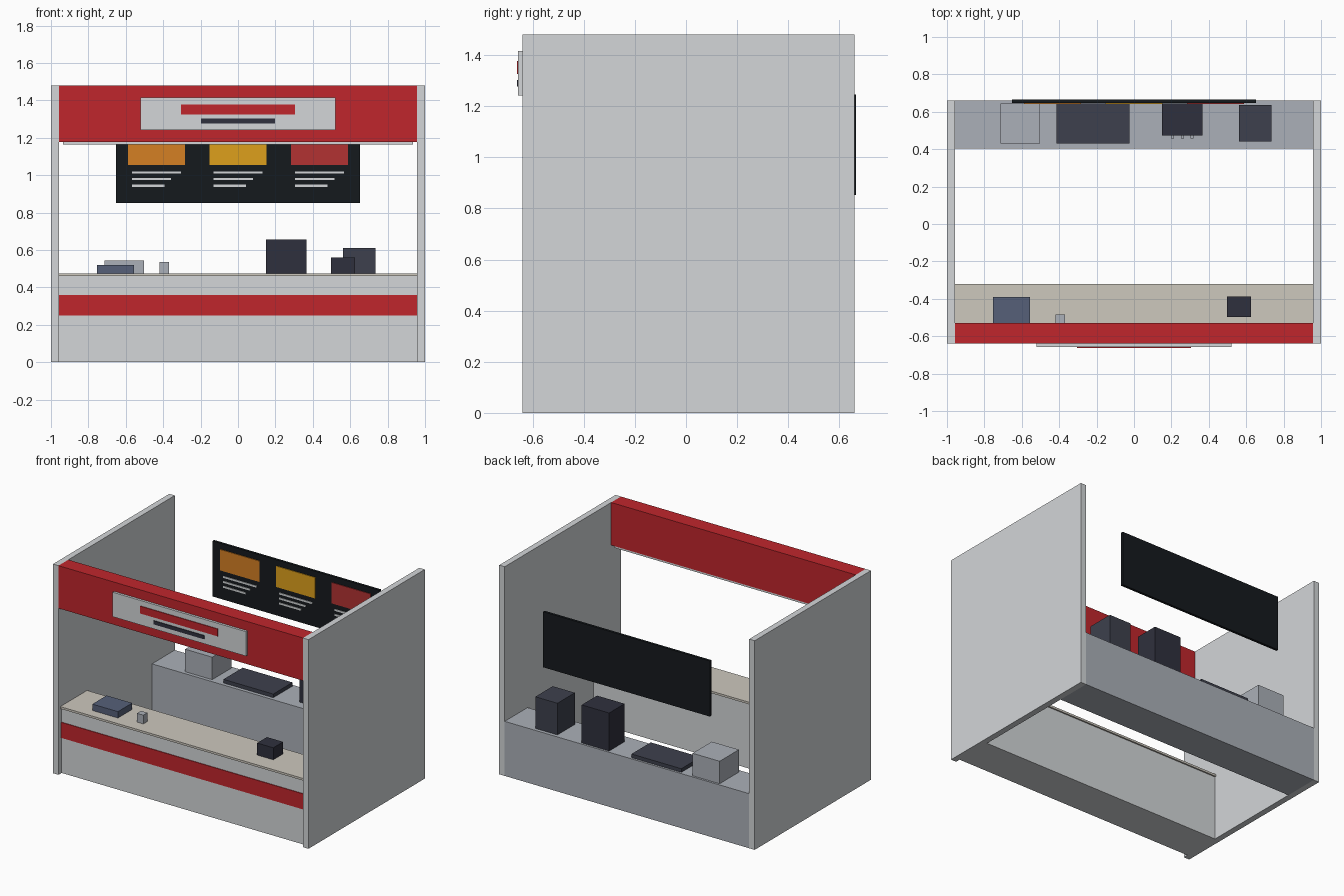
import bpy

cube = bpy.data.objects.get("Cube")
if cube:
    bpy.data.objects.remove(cube, do_unlink=True)


def material(name, hex_code):
    """Create a flat coloured material from an sRGB hex string."""
    rgb = [int(hex_code[i:i + 2], 16) / 255 for i in (0, 2, 4)]
    linear = [c / 12.92 if c < 0.04 else ((c + 0.055) / 1.055) ** 2.4 for c in rgb]
    mat = bpy.data.materials.new(name)
    mat.use_nodes = True
    mat.diffuse_color = (*linear, 1)
    shader = next(n for n in mat.node_tree.nodes if n.type == 'BSDF_PRINCIPLED')
    shader.inputs["Base Color"].default_value = (*linear, 1)
    shader.inputs["Roughness"].default_value = 0.6
    return mat


panel = material("panel_white", "d3d6d8")
red = material("signal_red", "c0262c")
steel = material("steel", "abb0b8")
stone = material("worktop_stone", "cdc8be")
charcoal = material("charcoal", "2f303d")
slate = material("slate", "3d404d")
blue = material("tray_blue", "566079")
black = material("board_black", "15191d")
orange = material("picture_orange", "d58024")
yellow = material("picture_yellow", "dea01c")
crimson = material("picture_crimson", "b23232")


def box(name, x, y, z, mat):
    """Add a box spanning the (low, high) pairs on each axis."""
    spans = (x, y, z)
    bpy.ops.mesh.primitive_cube_add(size=1, location=[(a + b) / 2 for a, b in spans])
    obj = bpy.context.object
    obj.name = name
    obj.scale = [b - a for a, b in spans]
    bpy.ops.object.transform_apply(location=False, rotation=False, scale=True)
    obj.data.materials.append(mat)
    return obj


INNER = (-0.957, 0.957)
FRONT, BACK = -0.64, 0.66

# Side walls
box("right_wall", (-1, -0.957), (FRONT, BACK), (0, 1.48), panel)
box("left_wall", (0.957, 1), (FRONT, BACK), (0, 1.48), panel)

# Front counter
box("counter_base", INNER, (-0.605, -0.33), (0, 0.46), panel)
box("counter_stripe", INNER, (-0.61, -0.605), (0.25, 0.36), red)
box("counter_top", INNER, (-0.62, -0.32), (0.46, 0.475), stone)

# Fascia with its sign and light strip
box("fascia", INNER, (FRONT, -0.53), (1.178, 1.48), red)
box("light_strip", (-0.935, 0.935), (-0.57, -0.535), (1.163, 1.178), panel)
box("sign_panel", (-0.522, 0.522), (-0.657, FRONT), (1.242, 1.415), panel)
box("sign_bar_upper", (-0.305, 0.305), (-0.662, -0.657), (1.325, 1.377), red)
box("sign_bar_lower", (-0.197, 0.197), (-0.662, -0.657), (1.276, 1.302), charcoal)

# Back counter
SHELF = 0.386
box("back_counter", INNER, (0.405, BACK), (0, SHELF), steel)

# Menu board with three pictures and price lines
box("menu_board", (-0.652, 0.652), (0.647, 0.665), (0.852, 1.245), black)
for i, mat in enumerate((orange, yellow, crimson)):
    centre = (i - 1) * 0.436
    box(f"menu_picture_{i + 1}", (centre - 0.153, centre + 0.153),
        (0.642, 0.647), (1.055, 1.203), mat)
    for row, width in enumerate((0.262, 0.21, 0.174)):
        start, low = centre - 0.131, 1.008 - row * 0.035
        box(f"menu_line_{i + 1}_{row + 1}", (start, start + width),
            (0.643, 0.647), (low, low + 0.013), panel)

# Items on the front counter
TOP = 0.475
box("serving_tray", (-0.755, -0.555), (-0.55, -0.39), (TOP, 0.52), blue)
box("cup", (-0.42, -0.37), (-0.53, -0.485), (TOP, 0.537), steel)
box("till", (0.498, 0.625), (-0.498, -0.388), (TOP, 0.56), charcoal)

# Appliances on the back counter
box("prep_box", (-0.715, -0.503), (0.43, 0.645), (SHELF, 0.545), steel)
box("hot_plate", (-0.415, -0.025), (0.43, 0.645), (SHELF, 0.412), slate)
box("drink_machine", (0.15, 0.365), (0.473, 0.645), (SHELF, 0.655), charcoal)
for i in range(3):
    x = 0.197 + i * 0.053
    box(f"drink_tap_{i + 1}", (x, x + 0.016), (0.457, 0.473), (0.43, 0.46), steel)
box("oven", (0.562, 0.735), (0.44, 0.635), (SHELF, 0.61), slate)
